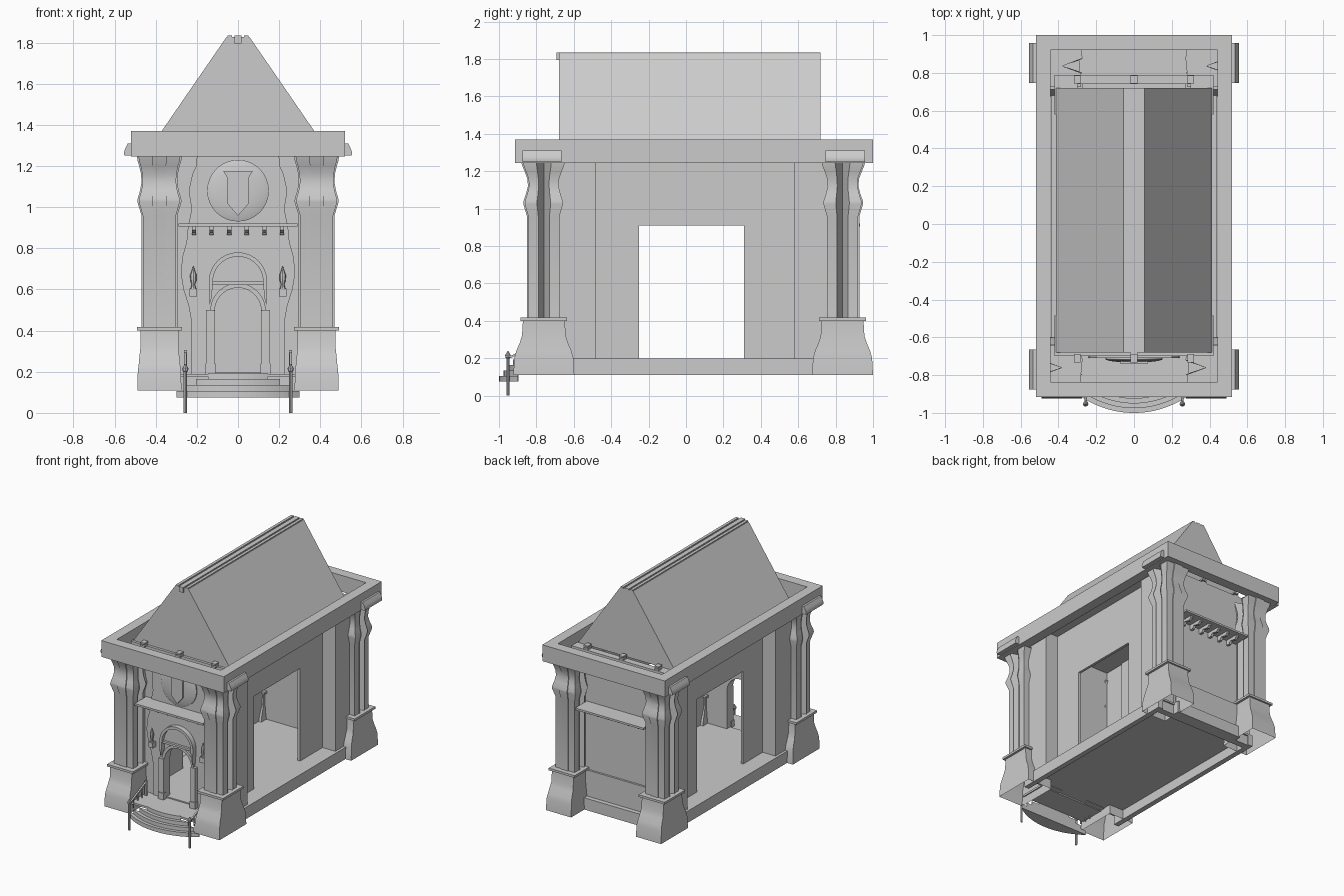
import bpy, bmesh
from math import sin, cos, pi, radians

if "Cube" in bpy.data.objects:
    bpy.data.objects.remove(bpy.data.objects["Cube"])


def finish(name, bm, smooth=False):
    bmesh.ops.recalc_face_normals(bm, faces=bm.faces)
    me = bpy.data.meshes.new(name)
    bm.to_mesh(me)
    bm.free()
    ob = bpy.data.objects.new(name, me)
    bpy.context.collection.objects.link(ob)
    if smooth:
        bpy.context.view_layer.objects.active = ob
        ob.select_set(True)
        bpy.ops.object.shade_smooth_by_angle(angle=radians(35))
        ob.select_set(False)
    return ob


def boxes(name, *bounds):
    """Each bound is x0, x1, y0, y1, z0, z1."""
    bm = bmesh.new()
    for x0, x1, y0, y1, z0, z1 in bounds:
        vs = bmesh.ops.create_cube(bm, size=1)['verts']
        for v in vs:
            v.co = ((x0 + x1) / 2 + v.co.x * (x1 - x0),
                    (y0 + y1) / 2 + v.co.y * (y1 - y0),
                    (z0 + z1) / 2 + v.co.z * (z1 - z0))
    return finish(name, bm)


def prism(name, pts, a, b, axis='y', smooth=False):
    """Extrude a 2D outline from a to b along an axis."""
    put = {'y': lambda p, d: (p[0], d, p[1]),
           'x': lambda p, d: (d, p[0], p[1]),
           'z': lambda p, d: (p[0], p[1], d)}[axis]
    bm = bmesh.new()
    lo = [bm.verts.new(put(p, a)) for p in pts]
    hi = [bm.verts.new(put(p, b)) for p in pts]
    n = len(pts)
    bm.faces.new(lo)
    bm.faces.new(hi)
    for i in range(n):
        bm.faces.new((lo[i], lo[(i + 1) % n], hi[(i + 1) % n], hi[i]))
    return finish(name, bm, smooth)


def loft(name, section, levels, cx, cy, smooth=True, bottom=True):
    """Stack scaled copies of a section; levels are z, half x, half y."""
    bm = bmesh.new()
    rings = [[bm.verts.new((cx + u * hx, cy + v * hy, z)) for u, v in section]
             for z, hx, hy in levels]
    n = len(section)
    for r, s in zip(rings, rings[1:]):
        for i in range(n):
            bm.faces.new((r[i], r[(i + 1) % n], s[(i + 1) % n], s[i]))
    if bottom:
        bm.faces.new(rings[0])
    bm.faces.new(rings[-1])
    return finish(name, bm, smooth)


def arc(cx, cz, r, a0, a1, n=20):
    return [(cx + r * cos(radians(a0 + (a1 - a0) * i / n)),
             cz + r * sin(radians(a0 + (a1 - a0) * i / n))) for i in range(n + 1)]


def mirrored(right):
    return right + [(-x, z) for x, z in reversed(right)]


def frame(name, ox, iy0, iy1, w, z0, z1):
    return boxes(name, (-ox, -ox + w, iy0, iy1, z0, z1), (ox - w, ox, iy0, iy1, z0, z1),
                 (-ox + w, ox - w, iy0, iy0 + w, z0, z1), (-ox + w, ox - w, iy1 - w, iy1, z0, z1))


# cornice ring, base ring and floor
frame('cornice', .52, -.915, 1.0, .078, 1.245, 1.37)
boxes('base_beams', (.40, .44, -.7, .8, .11, .2), (-.44, -.40, -.7, .8, .11, .2),
      (-.29, .29, .80, .84, .11, .2))
boxes('floor', (-.40, .40, -.7, .80, .185, .199), (-.285, .285, -.90, -.7, .175, .19))

# corner columns on hollow flared bases
square = [(1, 1), (-1, 1), (-1, -1), (1, -1)]
quad = [(1, .33), (.93, .33), (.93, .93), (.33, .93), (.33, 1)]
stepped = quad + [(-u, v) for u, v in reversed(quad)]
stepped += [(-u, -v) for u, v in stepped[::-1]]
base_levels = [(.11, .107, .163), (.20, .105, .158), (.24, .10, .147), (.285, .096, .128),
               (.32, .092, .117), (.40, .092, .112)]
shaft_levels = [(.415, .087, .09), (.96, .087, .09), (1.025, .107, .11), (1.04, .106, .109),
                (1.08, .094, .095), (1.12, .087, .085), (1.16, .089, .088),
                (1.20, .098, .103), (1.225, .106, .114), (1.245, .109, .12)]
for sx, side in ((-1, 'left'), (1, 'right')):
    for cy, end in ((-.76, 'front'), (.837, 'back')):
        cx, tag = sx * .382, f'{end}_{side}'
        loft('column_base_' + tag, square, base_levels, cx, cy, bottom=False)
        boxes('column_plate_' + tag, (cx - .11, cx + .11, cy - .125, cy + .125, .40, .417))
        loft('column_' + tag, stepped, shaft_levels, cx, cy)
        # rolled bracket on the cornice side
        loop = [(sx * x, z) for x, z in [(.51, 1.25), (.552, 1.25), (.555, 1.265), (.55, 1.28),
                                        (.543, 1.295), (.535, 1.31), (.51, 1.31)]]
        off = .025 if end == 'back' else 0
        prism('cornice_scroll_' + tag, loop, cy - .115 + off, cy + .095 + off, smooth=True)

# roof, ridge rails and hooks under the gables
prism('roof', [(-.412, 1.31), (.412, 1.31), (.055, 1.828), (-.055, 1.828)], -.68, .72)
boxes('ridge_rails', (-.052, -.03, -.68, .72, 1.815, 1.835), (.03, .052, -.68, .72, 1.815, 1.835),
      (-.018, .018, -.692, .72, 1.795, 1.835))
boxes('gable_hooks', *[(x - .018, x + .018, y - .022, y + .022, z, z + .012)
                       for x in (-.3, 0, .3) for y in (-.71, .765) for z in (1.31, 1.33)])

# side walls with a deep recessed bay and a wide opening
for sx, side in ((-1, 'left'), (1, 'right')):
    def sb(name, *bs):
        boxes(name + side, *[(min(sx * b[0], sx * b[1]), max(sx * b[0], sx * b[1]), *b[2:]) for b in bs])
    sb('side_wall_', (.30, .42, -.70, -.485, .2, 1.31), (.30, .42, .58, .79, .2, 1.31))
    sb('side_bay_', (.29, .31, -.485, -.25, .199, 1.31), (.29, .31, .31, .58, .199, 1.31),
       (.29, .31, -.25, .31, .91, 1.31))

# back wall with wainscot
boxes('back_wall', (-.42, .42, .74, .79, .11, 1.31))
boxes('back_wainscot', (-.29, .29, .79, .805, .11, .40))


# deep ledges carried by hooked dentils
def ledge(tag, y, s):
    boxes('ledge_' + tag, (-.29, .29, min(y, y + s * .14), max(y, y + s * .14), .905, .92))
    for i in range(6):
        x = (i - 2.5) * .0855
        prism(f'dentil_{tag}_{i}', [(y, .865), (y + s * .03, .865), (y + s * .045, .885),
                                    (y + s * .09, .875), (y + s * .11, .89),
                                    (y + s * .11, .905), (y, .905)], x - .01, x + .01, 'x')


ledge('back', .79, 1)
ledge('front', -.70, -1)

# front wall and curved facing, both open at the arched doorway
door = [(-.115, .18)] + arc(0, .495, .115, 180, 0) + [(.115, .18)]
prism('front_wall', [(.42, .18), (.42, 1.31), (-.42, 1.31), (-.42, .18)] + door, -.70, -.66)
curve = [(.225, .18), (.225, .44), (.24, .52), (.265, .60), (.278, .68), (.27, .76), (.25, .83),
         (.243, .905)]
prism('door_facing', mirrored(curve) + door, -.712, -.70, smooth=True)
curve = [(.24, .92), (.225, .99), (.235, 1.05), (.235, 1.10), (.222, 1.16), (.203, 1.20), (.2, 1.245)]
prism('upper_facing', mirrored(curve), -.71, -.70, smooth=True)

# door surround: jambs, arch, transom and hood
for sx, side in ((-1, 'left'), (1, 'right')):
    x0, x1 = sorted((sx * .113, sx * .155))
    boxes('door_jamb_' + side, (x0, x1, -.74, -.71, .18, .50),
          (x0 - .003, x1 + .003, -.745, -.71, .18, .24))
prism('door_arch', arc(0, .495, .135, 0, 180) + arc(0, .495, .113, 180, 0), -.73, -.66, smooth=True)
boxes('door_transom', (-.14, .14, -.74, -.71, .622, .638))
prism('door_lunette', arc(0, .638, .125, 0, 180), -.722, -.71)
prism('door_hood', [(.138, .525)] + arc(0, .638, .142, 0, 180) + [(-.138, .525), (-.128, .56)]
      + arc(0, .638, .122, 180, 0) + [(.128, .56)], -.75, -.71, smooth=True)

# round medallion with a plain shield
bm = bmesh.new()
rings = [[bm.verts.new((r * cos(2 * pi * i / 32), y, 1.08 + r * sin(2 * pi * i / 32)))
          for i in range(32)] for r, y in ((.15, -.70), (.15, -.718), (.13, -.725), (.07, -.732))]
for r, s in zip(rings, rings[1:]):
    for i in range(32):
        bm.faces.new((r[i], r[(i + 1) % 32], s[(i + 1) % 32], s[i]))
bm.faces.new(rings[-1])
finish('medallion', bm, True)
prism('shield', mirrored([(0.0001, .958), (.05, 1.015), (.05, 1.14), (.072, 1.175)]), -.742, -.715)

# wall lanterns and stair railings
ring8 = [(cos(pi * i / 4), sin(pi * i / 4)) for i in range(8)]
for sx, side in ((-1, 'left'), (1, 'right')):
    x = sx * .217
    boxes('lantern_arm_' + side, (x - .006, x + .006, -.735, -.70, .595, .608),
          (x - .018, x + .018, -.75, -.712, .565, .605))
    loft('lantern_' + side, ring8, [(.605, .013, .013), (.625, .008, .008), (.64, .014, .012),
         (.67, .016, .013), (.69, .008, .008), (.715, .001, .001)], x, -.735)
    x = sx * .256
    loft('newel_post_' + side, ring8, [(0, .008, .008), (.20, .008, .008), (.203, .013, .013),
         (.217, .015, .015), (.228, .008, .008), (.238, .003, .003)], x, -.952)
    prism('handrail_' + side, [(-.952, .195), (-.75, .285), (-.75, .297), (-.952, .207)],
          x - .006, x + .006, 'x')
    boxes('rail_posts_' + side, (x - .007, x + .007, -.757, -.743, .18, .305),
          *[(x - .003, x + .003, y - .003, y + .003, .15, .2 + (y + .952) * .445)
            for y in (-.90, -.85, -.80)])

# curved entrance steps
for i in range(4):
    r = .5 - .025 * i
    half = min(.302 - .018 * i, (r * r - .16) ** .5 - .001)
    pts = [(x, y) for x, y in arc(0, -.5, r, -143, -37, 32) if abs(x) < half - .004]
    edge = -.5 - (r * r - half * half) ** .5
    pts = [(-half, -.895), (-half, edge)] + pts + [(half, edge), (half, -.895)]
    z = .075 + .029 * i
    prism(f'step_{i + 1}', pts, z, z + .031, 'z')
